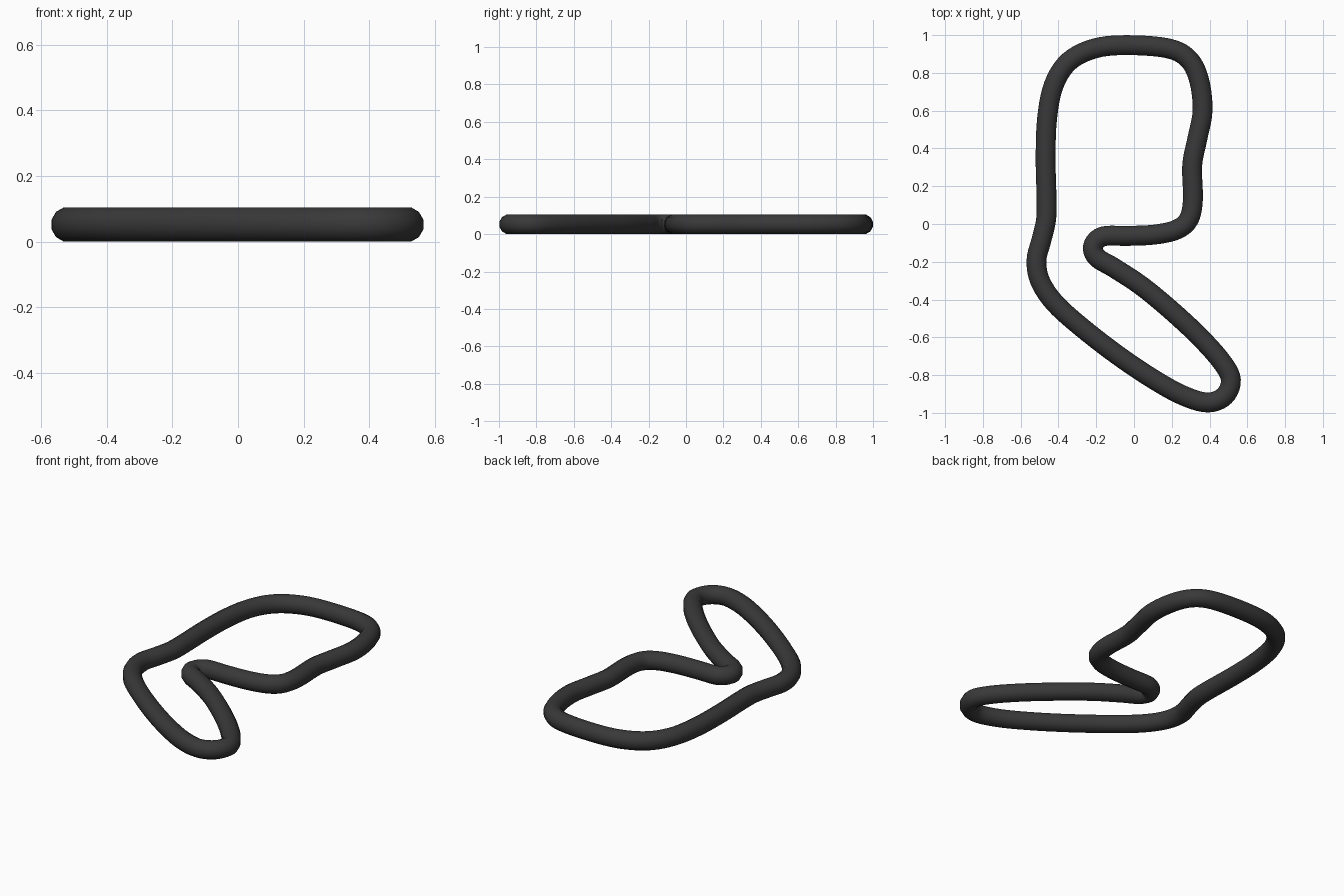
import bpy, bmesh, math
from mathutils import Vector

if "Cube" in bpy.data.objects:
    bpy.data.objects.remove(bpy.data.objects["Cube"])

# Centre line of the boot-shaped loop, seen from above
PATH = [(-0.04, 0.947), (-0.21, 0.929), (-0.345, 0.86), (-0.425, 0.735), (-0.46, 0.56),
        (-0.468, 0.35), (-0.463, 0.13), (-0.466, 0.02), (-0.49, -0.085), (-0.516, -0.19),
        (-0.498, -0.30), (-0.42, -0.418), (-0.28, -0.545), (-0.09, -0.692), (0.10, -0.82),
        (0.26, -0.908), (0.39, -0.945), (0.48, -0.91), (0.513, -0.825), (0.465, -0.73),
        (0.35, -0.60), (0.20, -0.46), (0.04, -0.328), (-0.106, -0.232), (-0.195, -0.178),
        (-0.217, -0.118), (-0.165, -0.066), (-0.03, -0.063), (0.11, -0.056), (0.225, -0.03),
        (0.29, 0.025), (0.312, 0.13), (0.308, 0.31), (0.335, 0.45), (0.363, 0.60),
        (0.345, 0.76), (0.29, 0.872), (0.18, 0.93)]
HEIGHT = 0.105
SIDES = 12
STEPS = 5

# Smooth closed spline through the path
pts = [Vector((x, y, HEIGHT / 2)) for x, y in PATH]
n = len(pts)
line = []
for i in range(n):
    a, b, c, d = (pts[(i + k) % n] for k in (-1, 0, 1, 2))
    for s in range(STEPS):
        t = s / STEPS
        line.append(0.5 * (2 * b + (c - a) * t + (2 * a - 5 * b + 4 * c - d) * t * t
                           + (3 * b - a - 3 * c + d) * t ** 3))

# Sweep a twelve-sided ring along it
bm = bmesh.new()
radius = HEIGHT / 2 / math.cos(math.pi / SIDES)
rings = []
for i, p in enumerate(line):
    tan = (line[(i + 1) % len(line)] - line[i - 1]).normalized()
    side = Vector((tan.y, -tan.x, 0))
    ring = []
    for k in range(SIDES):
        ang = 2 * math.pi * (k + 0.5) / SIDES
        ring.append(bm.verts.new(p + side * radius * math.cos(ang)
                                 + Vector((0, 0, radius * math.sin(ang)))))
    rings.append(ring)
for i, r in enumerate(rings):
    q = rings[(i + 1) % len(rings)]
    for k in range(SIDES):
        j = (k + 1) % SIDES
        bm.faces.new((r[k], r[j], q[j], q[k])).smooth = True
bmesh.ops.recalc_face_normals(bm, faces=bm.faces)

mesh = bpy.data.meshes.new("tube_loop")
bm.to_mesh(mesh)
bm.free()
obj = bpy.data.objects.new("tube_loop", mesh)
bpy.context.collection.objects.link(obj)

# Dark grey colour
mat = bpy.data.materials.new("dark grey")
mat.diffuse_color = (0.04, 0.04, 0.04, 1)
mat.use_nodes = True
mat.node_tree.nodes["Principled BSDF"].inputs["Base Color"].default_value = mat.diffuse_color
mesh.materials.append(mat)
